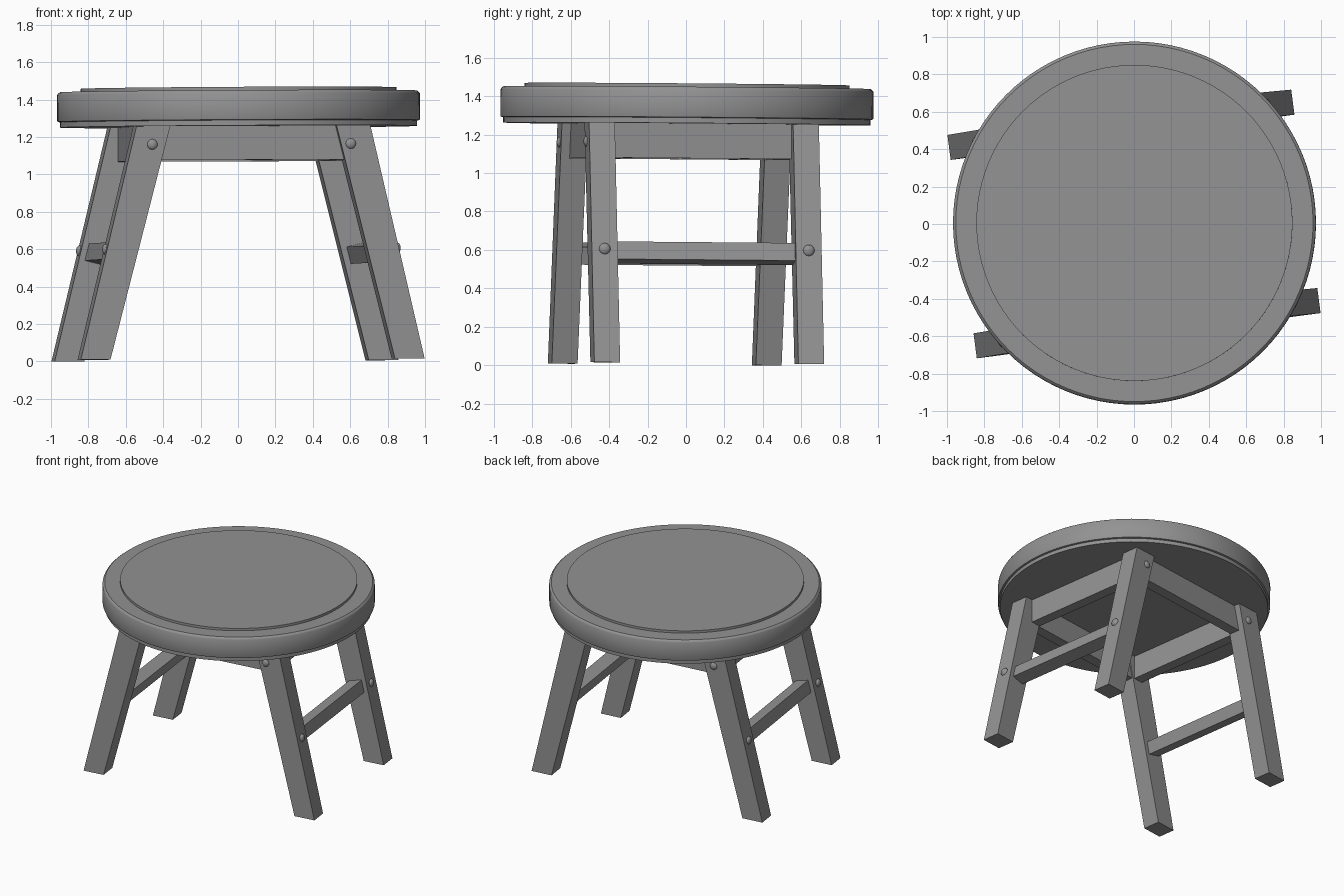
import bpy, bmesh
from math import radians, atan2, cos, sin, pi
from mathutils import Matrix, Vector

if "Cube" in bpy.data.objects:
    bpy.data.objects.remove(bpy.data.objects["Cube"])

# The whole stool is turned slightly and leans a touch on the ground
FRAME = (Matrix.Translation((0, 0, 0.008)) @ Matrix.Rotation(radians(-0.45), 4, 'X')
         @ Matrix.Rotation(radians(-0.3), 4, 'Y') @ Matrix.Rotation(radians(7.5), 4, 'Z'))
FOOT_X, LEG_Y = 0.847, 0.535

# Dark grey finish
GREY = bpy.data.materials.new("dark_grey")
GREY.diffuse_color = (0.29, 0.29, 0.29, 1)
GREY.use_nodes = True
GREY.node_tree.nodes["Principled BSDF"].inputs["Base Color"].default_value = GREY.diffuse_color


def finish(name, bm, smooth=False):
    bmesh.ops.recalc_face_normals(bm, faces=bm.faces)
    mesh = bpy.data.meshes.new(name)
    bm.to_mesh(mesh)
    bm.free()
    mesh.transform(FRAME)
    mesh.materials.append(GREY)
    ob = bpy.data.objects.new(name, mesh)
    bpy.context.collection.objects.link(ob)
    if smooth:
        bpy.ops.object.select_all(action='DESELECT')
        ob.select_set(True)
        bpy.context.view_layer.objects.active = ob
        bpy.ops.object.shade_smooth_by_angle(angle=radians(30))
    return ob


def box(name, center, size, tilt=0.0, shear=0.0, widen=1.0):
    bm = bmesh.new()
    bmesh.ops.create_cube(bm, size=1)
    rot = Matrix.Rotation(tilt, 3, 'Y')
    for v in bm.verts:
        if v.co.z > 0:
            v.co.x *= widen
        p = rot @ Vector([a * b for a, b in zip(v.co, size)])
        p.x += shear * p.z
        v.co = p + Vector(center)
    return finish(name, bm)


def peg(name, center, scale):
    bm = bmesh.new()
    bmesh.ops.create_uvsphere(bm, u_segments=16, v_segments=10, radius=1)
    for v in bm.verts:
        v.co = Vector([a * b for a, b in zip(v.co, scale)]) + Vector(center)
    return finish(name, bm, True)


# Seat: lathed disc with stepped rim and raised centre panel
profile = [(0.955, 1.247), (0.955, 1.275), (0.968, 1.278), (0.97, 1.283), (0.97, 1.42),
           (0.966, 1.427), (0.955, 1.436), (0.845, 1.436), (0.845, 1.454)]
bm = bmesh.new()
N = 96
CX, CY = 0.009, -0.007
rings = [[bm.verts.new((CX + r * cos(2 * pi * i / N), CY + r * sin(2 * pi * i / N), z))
          for i in range(N)] for r, z in profile]
for a, b in zip(rings, rings[1:]):
    for i in range(N):
        j = (i + 1) % N
        bm.faces.new((a[i], a[j], b[j], b[i]))
bm.faces.new(rings[0][::-1])
bm.faces.new(rings[-1])
finish("seat", bm, True)

# Splayed legs, slightly wider at the top, with their pegs
for sx, side, slope in ((-1, "left", 0.255), (1, "right", 0.238)):
    for sy, end in ((-1, "front"), (1, "back")):
        tag = f"{end}_{side}"
        h = 1.26
        box(f"{tag}_leg", (sx * (FOOT_X - slope * h / 2), sy * LEG_Y, h / 2),
            (0.16, 0.135, h), shear=-sx * slope, widen=1.14)
        peg(f"{tag}_apron_peg", (sx * 0.535, sy * (LEG_Y + 0.066), 1.15), (0.028, 0.016, 0.028))
        peg(f"{tag}_stretcher_peg", (sx * (FOOT_X + 0.085 - slope * 0.59), sy * LEG_Y, 0.59),
            (0.018, 0.03, 0.03))

    # Side stretcher and side apron
    box(f"{side}_stretcher", (sx * (FOOT_X - slope * 0.572), 0, 0.572),
        (0.1, 2 * LEG_Y - 0.1, 0.094), tilt=-sx * atan2(slope, 1))
    box(f"{side}_apron", (sx * 0.54, 0, 1.157), (0.08, 2 * LEG_Y - 0.06, 0.182))

# Front and back aprons
for sy, end in ((-1, "front"), (1, "back")):
    box(f"{end}_apron", (0, sy * 0.515, 1.157), (1.1, 0.08, 0.182))
